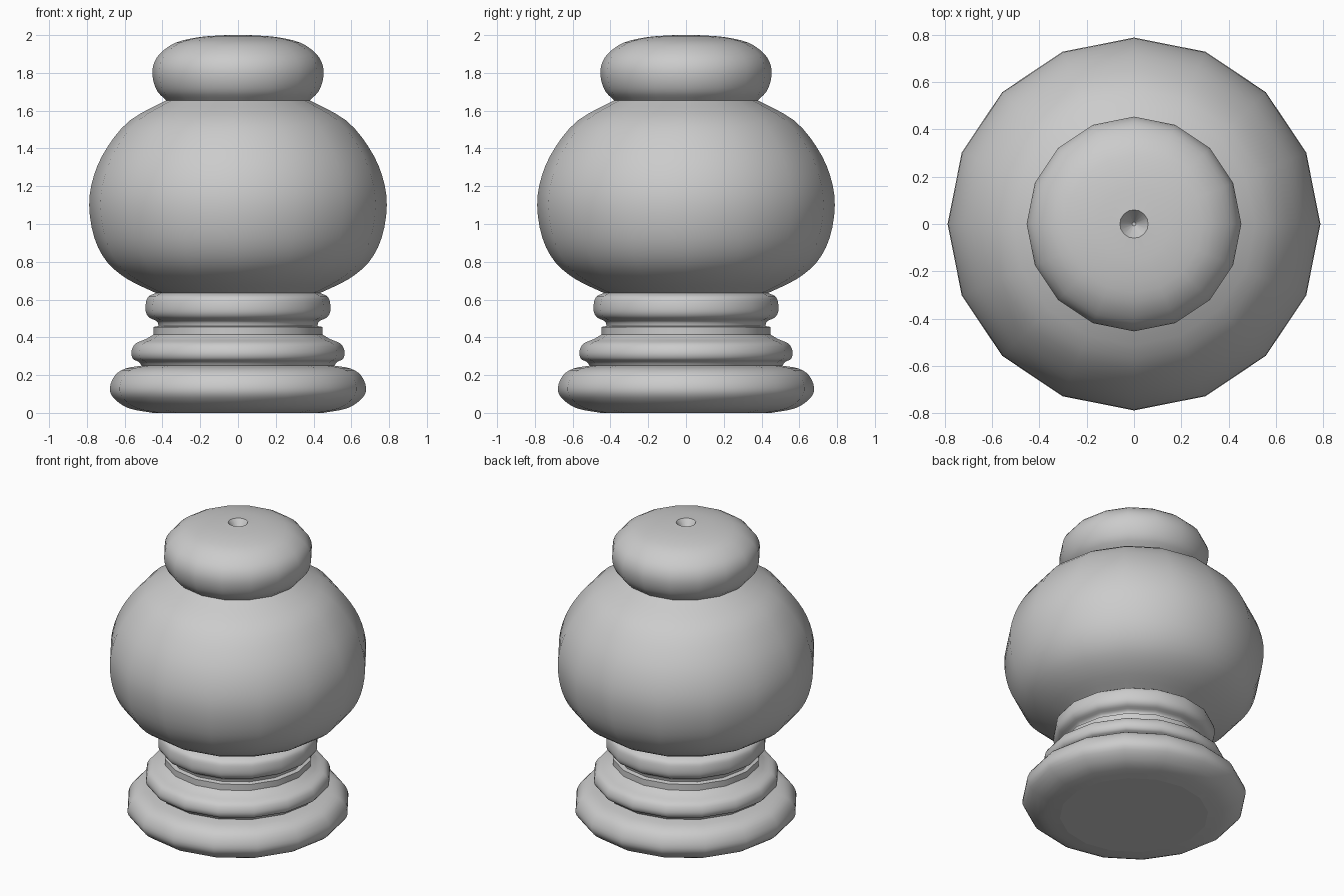
import bpy
import bmesh
import math
from mathutils import Vector

SIDES = 16

cube = bpy.data.objects.get("Cube")
if cube:
    bpy.data.objects.remove(cube, do_unlink=True)

grey = bpy.data.materials.new("plain grey")
grey.use_nodes = True
grey.diffuse_color = (0.6, 0.6, 0.6, 1)
grey.node_tree.nodes["Principled BSDF"].inputs["Base Color"].default_value = (0.6, 0.6, 0.6, 1)


def smooth_profile(points, steps=3):
    """Round a profile with a Catmull-Rom curve through its points."""
    p = [Vector(q) for q in points]
    p = [2 * p[0] - p[1]] + p + [2 * p[-1] - p[-2]]
    out = []
    for a, b, c, d in zip(p, p[1:], p[2:], p[3:]):
        for i in range(steps):
            t = i / steps
            out.append(0.5 * (2 * b + (c - a) * t + (2 * a - 5 * b + 4 * c - d) * t * t
                              + (3 * b - a - 3 * c + d) * t ** 3))
    return out + [p[-2]]


def lathe(name, points, rounded=True):
    """Turn a (radius, height) profile around the z axis."""
    profile = smooth_profile(points) if rounded else points
    bm = bmesh.new()
    verts = [bm.verts.new((r, 0, z)) for r, z in profile]
    edges = [bm.edges.new(pair) for pair in zip(verts, verts[1:])]
    bmesh.ops.spin(bm, geom=verts + edges, cent=(0, 0, 0), axis=(0, 0, 1),
                   angle=math.tau, steps=SIDES, use_duplicate=False)
    bmesh.ops.remove_doubles(bm, verts=bm.verts, dist=0.0005)
    bmesh.ops.recalc_face_normals(bm, faces=bm.faces)
    # Open shells must face away from the axis
    widest = max(bm.faces, key=lambda f: f.calc_center_median().xy.length)
    if widest.normal.dot(widest.calc_center_median() * Vector((1, 1, 0))) < 0:
        bmesh.ops.reverse_faces(bm, faces=bm.faces)
    mesh = bpy.data.meshes.new(name)
    bm.to_mesh(mesh)
    bm.free()
    mesh.materials.append(grey)
    obj = bpy.data.objects.new(name, mesh)
    bpy.context.collection.objects.link(obj)
    bpy.ops.object.select_all(action="DESELECT")
    obj.select_set(True)
    bpy.context.view_layer.objects.active = obj
    bpy.ops.object.shade_smooth_by_angle(angle=math.radians(40))
    return obj


# Foot
bottom = lathe("foot_underside", [(0.45, 0), (0, 0)], rounded=False)
bottom.data.flip_normals() if bottom.data.polygons[0].normal.z > 0 else None
lathe("foot", [(0.45, 0), (0.58, 0.025), (0.66, 0.08), (0.678, 0.135),
               (0.65, 0.2), (0.595, 0.235), (0.51, 0.25)])

# Stem mouldings
lathe("lower_ring", [(0.51, 0.25), (0.525, 0.27), (0.555, 0.285), (0.565, 0.32),
                     (0.545, 0.365), (0.49, 0.39), (0.455, 0.41)])
lathe("neck_band", [(0.455, 0.41), (0.448, 0.415), (0.448, 0.455), (0.42, 0.46)], rounded=False)
lathe("upper_ring", [(0.42, 0.46), (0.43, 0.485), (0.47, 0.505), (0.488, 0.535),
                     (0.488, 0.58), (0.475, 0.615), (0.435, 0.635)])

# Round body
lathe("body", [(0.435, 0.635), (0.58, 0.705), (0.69, 0.795), (0.76, 0.925),
               (0.788, 1.1), (0.762, 1.26), (0.69, 1.41), (0.57, 1.55), (0.38, 1.655)])

# Cap and the small dimple in its top
lathe("cap", [(0.38, 1.655), (0.425, 1.7), (0.45, 1.765), (0.45, 1.835),
              (0.415, 1.9), (0.33, 1.96), (0.2, 1.99), (0.06, 2.0)])
dimple = lathe("cap_dimple", [(0.06, 2.0), (0.008, 1.93), (0, 1.93)], rounded=False)
if dimple.data.polygons[0].normal.z < 0:
    dimple.data.flip_normals()
